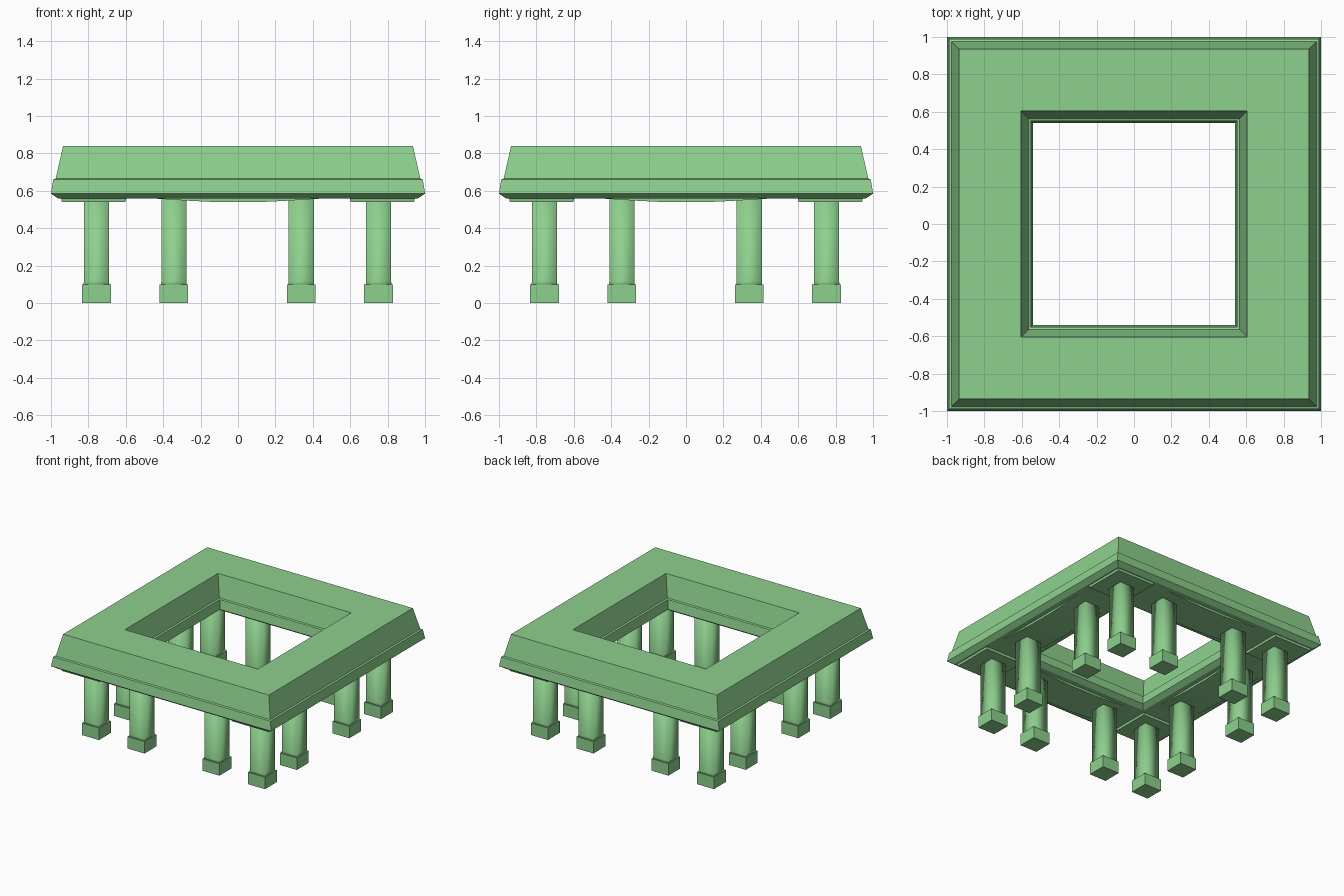
import bpy, bmesh
from math import pi
from mathutils import Matrix, Vector

if "Cube" in bpy.data.objects:
    bpy.data.objects.remove(bpy.data.objects["Cube"])

green = bpy.data.materials.new("green_stone")
green.diffuse_color = (0.27, 0.63, 0.27, 1)
green.use_nodes = True
green.node_tree.nodes["Principled BSDF"].inputs["Base Color"].default_value = green.diffuse_color


def finish(name, bm, smooth=False):
    bmesh.ops.recalc_face_normals(bm, faces=bm.faces)
    for f in bm.faces:
        f.smooth = smooth
    me = bpy.data.meshes.new(name)
    bm.to_mesh(me)
    bm.free()
    me.materials.append(green)
    ob = bpy.data.objects.new(name, me)
    bpy.context.collection.objects.link(ob)
    return ob


def loft(name, sections, smooth=False, closed=False):
    """Skin a list of matching point loops, capped or joined end to start."""
    bm = bmesh.new()
    rings = [[bm.verts.new(p) for p in s] for s in sections]
    n, m = len(rings), len(rings[0])
    for i in range(n if closed else n - 1):
        a, b = rings[i], rings[(i + 1) % n]
        for j in range(m):
            k = (j + 1) % m
            bm.faces.new((a[j], a[k], b[k], b[j]))
    if not closed:
        bm.faces.new(rings[0])
        bm.faces.new(rings[-1])
    return finish(name, bm, smooth)


def square(x, y, z, half):
    return [(x + sx * half, y + sy * half, z)
            for sx, sy in ((-1, -1), (1, -1), (1, 1), (-1, 1))]


# Mitred square roof ring swept from one moulding profile (half-width, height)
profile = [(0.935, 0.84), (0.975, 0.665), (0.988, 0.66), (1.0, 0.585),
           (0.96, 0.558), (0.58, 0.558), (0.54, 0.585), (0.552, 0.66),
           (0.565, 0.665), (0.605, 0.84)]
loft("roof_ring", [square(0, 0, z, r) for r, z in profile], closed=True)

# Twelve columns: square shafts on plinths, four along each side
spots = (-0.757, -0.343, 0.338, 0.752)
for i, x in enumerate(spots):
    for j, y in enumerate(spots):
        if i in (1, 2) and j in (1, 2):
            continue
        loft(f"plinth_{i}{j}", [square(x, y, 0, 0.077), square(x, y, 0.098, 0.077)])
        loft(f"shaft_{i}{j}", [square(x, y, 0.09, 0.071), square(x, y, 0.115, 0.067),
                               square(x, y, 0.57, 0.067)], smooth=True)

# Shallow pads over the corner columns
for sx in (-1, 1):
    for sy in (-1, 1):
        loft(f"corner_pad_{sx}_{sy}", [square(sx * 0.772, sy * 0.772, 0.565, 0.175),
                                       square(sx * 0.772, sy * 0.772, 0.54, 0.17)])

# Gently sagging soffit panels at the middle of each side
sag = [(-0.5, 0.562), (-0.25, 0.546), (-0.12, 0.54), (0.12, 0.54),
       (0.25, 0.546), (0.5, 0.562)]
for k in range(4):
    turn = Matrix.Rotation(k * pi / 2, 3, 'Z')
    loft(f"soffit_panel_{k}", [[turn @ Vector((x, y, z)) for x, z in sag]
                               for y in (-0.92, -0.62)])
